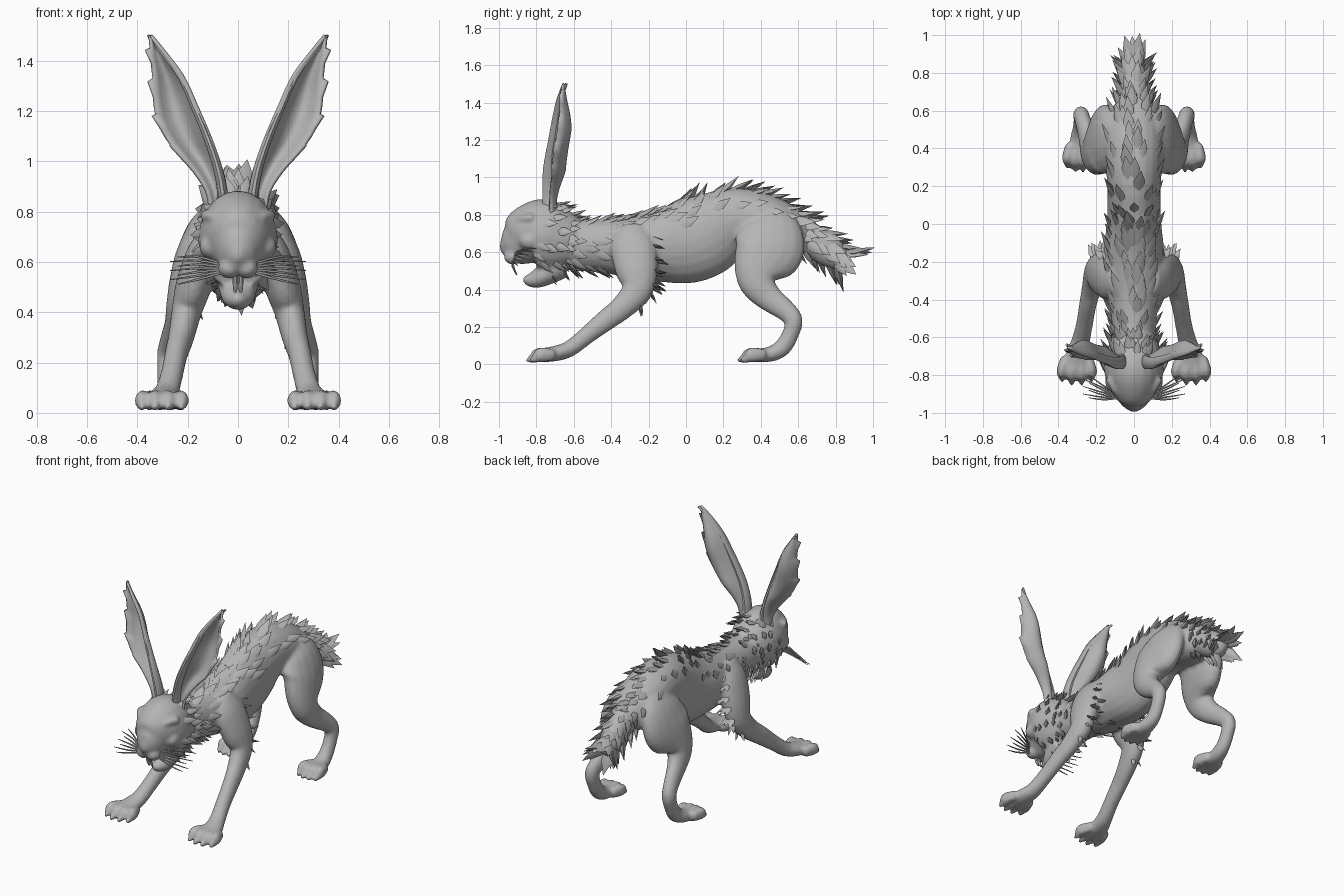
import bpy, bmesh, math, random
from mathutils import Vector

random.seed(4)
if "Cube" in bpy.data.objects:
    bpy.data.objects.remove(bpy.data.objects["Cube"])

grey = bpy.data.materials.new("fur grey")
grey.use_nodes = True
colour = (0.46, 0.46, 0.46, 1)
grey.diffuse_color = colour
grey.node_tree.nodes["Principled BSDF"].inputs["Base Color"].default_value = colour
X, Y = Vector((1, 0, 0)), Vector((0, 1, 0))


def finish(name, bm, angle=50):
    bmesh.ops.recalc_face_normals(bm, faces=bm.faces)
    mesh = bpy.data.meshes.new(name)
    bm.to_mesh(mesh)
    bm.free()
    mesh.materials.append(grey)
    obj = bpy.data.objects.new(name, mesh)
    bpy.context.collection.objects.link(obj)
    bpy.ops.object.select_all(action='DESELECT')
    obj.select_set(True)
    bpy.context.view_layer.objects.active = obj
    bpy.ops.object.shade_smooth_by_angle(angle=math.radians(angle))
    return obj


def spline(rows, steps):
    """Smooth curve through rows of numbers."""
    out = []
    last = len(rows) - 1
    for i in range(last):
        a, b, c, d = (rows[min(max(k, 0), last)] for k in (i - 1, i, i + 1, i + 2))
        for j in range(steps):
            t = j / steps
            out.append([q + t * (r - p) / 2 + t * t * (p - 2.5 * q + 2 * r - s / 2)
                        + t ** 3 * (s - p + 3 * (q - r)) / 2
                        for p, q, r, s in zip(a, b, c, d)])
    return out + [list(rows[-1])]


def rim(frame, a):
    c, side, up, t, w, h = frame
    return c + side * (w * math.cos(a)) + up * (h * math.sin(a))


def tube(name, rings, seg=16, steps=4, ref=X):
    """Loft ellipses (x, y, z, half width, half height) along a path."""
    pts = spline(rings, steps)
    frames = []
    for i, p in enumerate(pts):
        ahead, behind = pts[min(i + 1, len(pts) - 1)], pts[max(i - 1, 0)]
        t = (Vector(ahead[:3]) - Vector(behind[:3])).normalized()
        side = (ref - t * ref.dot(t)).normalized()
        frames.append((Vector(p[:3]), side, side.cross(t), t, p[3], p[4]))
    bm = bmesh.new()
    loops = [[bm.verts.new(rim(f, math.tau * k / seg)) for k in range(seg)] for f in frames]
    for a, b in zip(loops, loops[1:]):
        for k in range(seg):
            n = (k + 1) % seg
            bm.faces.new((a[k], a[n], b[n], b[k]))
    for loop, f, sign in ((loops[0], frames[0], -1), (loops[-1], frames[-1], 1)):
        tip = bm.verts.new(f[0] + f[3] * (sign * min(f[4], f[5]) * 0.5))
        for k in range(seg):
            bm.faces.new((loop[k], loop[(k + 1) % seg], tip))
    finish(name, bm)
    return frames


def tuft(bm, p, d, n, length):
    """One broad pointed lock of fur rising out of the skin."""
    d = d.normalized()
    side = d.cross(n).normalized()
    n = side.cross(d)
    width = length * 0.36
    rows = []
    for f, s in ((-0.6, 0.7), (0.25, 0.85)):
        c = p + d * (length * f)
        rows.append([bm.verts.new(c + o * (width * s)) for o in (side, n * 0.5, -side, n * -0.6)])
    tip = bm.verts.new(p + d * length + n * (length * 0.1))
    for k in range(4):
        m = (k + 1) % 4
        bm.faces.new((rows[0][k], rows[0][m], rows[1][m], rows[1][k]))
        bm.faces.new((rows[1][k], rows[1][m], tip))
    bm.faces.new(rows[0])


def fur(name, frames, low, high, per, length, lift, flow=1.0):
    """Scatter locks over part of a tube, between two angles in degrees."""
    bm = bmesh.new()
    for f in frames:
        for k in range(per):
            a = math.radians(low + (high - low) * (k + random.random()) / per)
            n = f[1] * (math.cos(a) * f[5]) + f[2] * (math.sin(a) * f[4])
            n.normalize()
            size = length * random.uniform(0.8, 1.2)
            tuft(bm, rim(f, a), f[3] * flow + n * lift, n, size)
    finish(name, bm, 60)


def ball(name, centre, size):
    bm = bmesh.new()
    bmesh.ops.create_uvsphere(bm, u_segments=14, v_segments=10, radius=1)
    for v in bm.verts:
        v.co = Vector(centre) + Vector(a * b for a, b in zip(v.co, size))
    finish(name, bm)


def between(frames, a, b):
    return [f for f in frames if a <= f[0].y <= b]


# Torso, head, jaw and tail
torso = tube("torso", [
    (0, -.70, .67, .10, .13), (0, -.58, .64, .115, .14), (0, -.45, .635, .125, .14),
    (0, -.3, .625, .155, .165), (0, -.15, .63, .16, .19), (0, 0, .65, .145, .22),
    (0, .12, .70, .14, .22), (0, .25, .77, .145, .175), (0, .4, .765, .155, .155),
    (0, .55, .715, .14, .13), (0, .65, .68, .09, .10)], seg=22)
head = tube("head", [
    (0, -.985, .62, .028, .035), (0, -.955, .628, .065, .085), (0, -.91, .645, .095, .122),
    (0, -.85, .68, .135, .165), (0, -.78, .69, .158, .195), (0, -.70, .67, .15, .185),
    (0, -.60, .655, .12, .14)], seg=20)
tube("lower_jaw", [
    (0, -.86, .465, .022, .02), (0, -.835, .452, .042, .038),
    (0, -.78, .465, .068, .055), (0, -.68, .53, .085, .08)])
tail = tube("tail", [
    (0, .58, .70, .08, .10), (0, .68, .66, .075, .09),
    (0, .77, .60, .072, .085), (0, .84, .55, .05, .06)])
ball("nose_muzzle", (0, -.98, .625), (.024, .018, .018))

# Fur on the back, neck, head and tail
fur("back_fur", between(torso, -.42, .64)[::2], 25, 155, 4, .085, .36)
fur("spine_fur", between(torso, -.42, .64)[1::2], 72, 108, 1, .09, .45)
fur("neck_fur", between(torso, -.66, -.38)[::2], 0, 360, 9, .075, .5)
fur("chest_fur", between(torso, -.36, -.18)[::4], 240, 300, 2, .07, .5)
fur("cheek_fur", between(head, -.77, -.6)[::2], -60, 70, 4, .065, .5)
fur("other_cheek_fur", between(head, -.77, -.6)[::2], 110, 240, 4, .065, .5)
fur("throat_fur", between(head, -.72, -.6)[::2], 240, 300, 3, .07, .8)
fur("crown_fur", between(head, -.73, -.6)[::2], 60, 120, 3, .06, .4)
fur("tail_fur", tail[2:-2:2], 0, 360, 7, .085, .5)
fur("tail_tip_fur", tail[-2:], 0, 360, 5, .105, .6)
fur("tail_point", tail[-1:], 60, 120, 2, .13, .9)

for s, word in ((1, "left"), (-1, "right")):
    def flip(rows):
        return [(s * r[0],) + tuple(r[1:]) for r in rows]

    # Legs
    arm = tube(word + "_front_leg", flip([
        (.09, -.29, .73, .045, .08), (.135, -.285, .64, .065, .12), (.175, -.265, .51, .072, .115),
        (.205, -.26, .40, .06, .085), (.225, -.34, .305, .052, .066), (.245, -.43, .235, .046, .058),
        (.262, -.53, .155, .045, .048), (.282, -.62, .085, .05, .044),
        (.298, -.69, .06, .064, .042), (.303, -.77, .048, .078, .038)]))
    tube(word + "_hind_leg", flip([
        (.09, .46, .80, .05, .10), (.13, .46, .72, .075, .165), (.165, .44, .61, .085, .19),
        (.195, .39, .51, .08, .14), (.22, .385, .43, .066, .098), (.24, .445, .355, .052, .073),
        (.265, .53, .29, .044, .058), (.28, .575, .235, .042, .05), (.28, .56, .165, .04, .045),
        (.28, .52, .095, .042, .047), (.285, .46, .057, .052, .042), (.29, .38, .047, .062, .036)]))
    fur(word + "_shoulder_fur", arm[3:13:2], 60, 120, 3, .06, 1.0, .6)
    fur(word + "_elbow_fur", arm[12:15:2], 65, 115, 2, .045, .8, .8)

    # Toes with claws, fanned on each paw
    for paw, x, y, spread in (("front", .303, -.74, .048), ("hind", .29, .39, .038)):
        for k in range(4):
            u = k - 1.5
            reach = .10 - abs(u) * .018
            bx, tx = x + u * spread * .85, x + u * spread * 1.1
            tube(f"{word}_{paw}_toe_{k + 1}", flip([
                (bx, y + .03, .05, .026, .034), (tx, y - reach * .5, .05, .03, .042),
                (tx, y - reach * .85, .034, .023, .028), (tx, y - reach - .025, .018, .008, .01)]),
                seg=8, steps=3)

    # Cupped ear with a ragged outer edge: x inner, x outer, y, z
    rows = spline([
        (.05, .11, -.745, .80), (.05, .125, -.75, .88), (.065, .175, -.755, .96),
        (.09, .245, -.755, 1.04), (.125, .305, -.745, 1.13), (.165, .33, -.73, 1.22),
        (.215, .335, -.71, 1.33), (.28, .345, -.69, 1.42), (.345, .35, -.66, 1.5)], 3)
    bm = bmesh.new()
    grid = []
    for i, (a, b, y, z) in enumerate(rows):
        jag = .022 if i % 4 == 1 and 6 < i < 23 else 0
        line = []
        for k in range(8):
            u = k / 7
            wide = b - a
            cup = math.sin(math.pi * u) * min(.085, wide * .55) + u * min(.04, wide * .3)
            edge = jag if k == 7 else 0
            line.append(bm.verts.new((s * (a + wide * u + edge), y + cup, z + edge)))
        grid.append(line)
    for p, q in zip(grid, grid[1:]):
        for k in range(7):
            bm.faces.new((p[k], p[k + 1], q[k + 1], q[k]))
    ear = finish(word + "_ear", bm)
    shell = ear.modifiers.new("thickness", 'SOLIDIFY')
    shell.thickness = .014
    shell.offset = 0
    tube(word + "_ear_ridge", flip([
        (a + .012, y + .02, z, .006 + .024 * (1.5 - z), .008 + .05 * (1.5 - z))
        for a, b, y, z in rows[::3]]), seg=10, steps=2)

    # Eye, brow, cheekbone, muzzle and front tooth
    ball(word + "_eye", (s * .096, -.888, .735), (.018, .016, .014))
    tube(word + "_brow", flip([
        (.05, -.925, .745, .014, .014), (.09, -.885, .778, .024, .022),
        (.135, -.82, .785, .022, .022)]), seg=8)
    ball(word + "_cheek_muzzle", (s * .105, -.835, .66), (.05, .06, .05))
    ball(word + "_muzzle", (s * .035, -.925, .575), (.045, .05, .042))
    tube(word + "_tooth", flip([
        (.011, -.93, .55, .011, .009), (.011, -.92, .51, .01, .007),
        (.011, -.905, .48, .007, .004)]), seg=6)

    # Whiskers
    for k in range(7):
        rise = (k - 3) * .015
        tube(f"{word}_whisker_{k + 1}", flip([
            (.06, -.92, .575 + rise * .4, .005, .005),
            (.16, -.93 + .012 * k, .575 + rise, .005, .005),
            (.24 + .03 * (k % 2), -.92 + .02 * k, .565 + rise * 1.2, .002, .002)]),
            seg=5, ref=Y)

# Blend the fleshy parts into one smooth body
flesh = ("torso", "head", "lower_jaw", "tail", "_leg", "_toe_", "_brow", "muzzle")
bpy.ops.object.select_all(action='DESELECT')
for obj in bpy.context.collection.objects:
    if obj.type == 'MESH' and "fur" not in obj.name and "point" not in obj.name:
        obj.select_set(any(part in obj.name for part in flesh))
body = bpy.data.objects["torso"]
bpy.context.view_layer.objects.active = body
bpy.ops.object.join()
body.name = "body"
skin = body.modifiers.new("blend", 'REMESH')
skin.mode = 'VOXEL'
skin.voxel_size = .011
skin.use_smooth_shade = True
relax = body.modifiers.new("relax", 'SMOOTH')
relax.factor = .5
relax.iterations = 6
